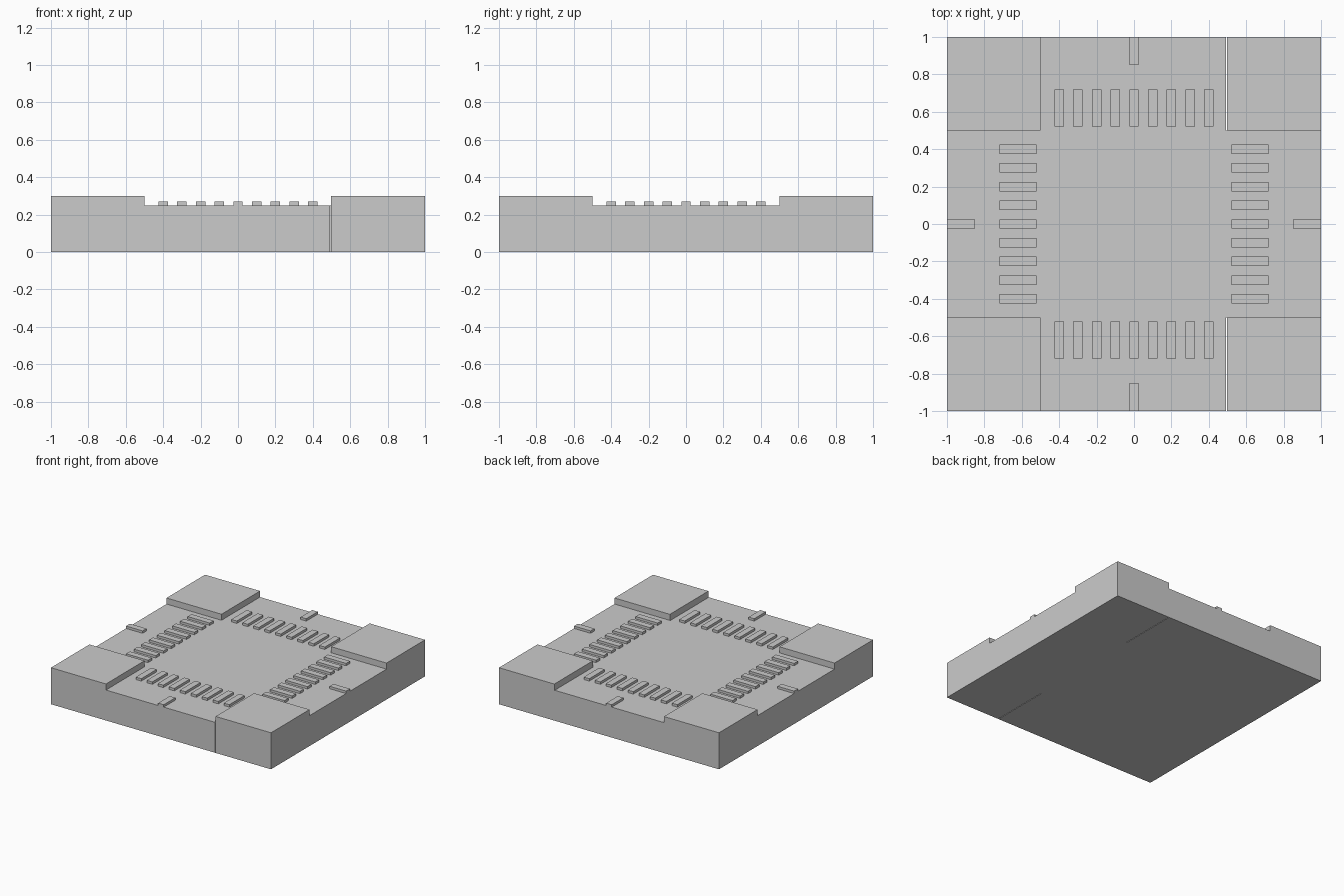
import bpy, bmesh, math
from mathutils import Matrix, Vector

if "Cube" in bpy.data.objects:
    bpy.data.objects.remove(bpy.data.objects["Cube"])

ROAD, KERB, PAINT = 0.25, 0.30, 0.27


def finish(name, bm):
    bmesh.ops.remove_doubles(bm, verts=bm.verts, dist=1e-5)
    bmesh.ops.recalc_face_normals(bm, faces=bm.faces)
    mesh = bpy.data.meshes.new(name)
    bm.to_mesh(mesh)
    bm.free()
    obj = bpy.data.objects.new(name, mesh)
    bpy.context.collection.objects.link(obj)


def quad(bm, *points):
    bm.faces.new([bm.verts.new(p) for p in points])


# Road tile: cells with heights, narrow slits beside the right-hand corners
xs = [-1, -0.5, 0.493, 0.497, 1]
ys = [-1, -0.5, 0.5, 1]
side_row = [KERB, ROAD, 0, KERB]
rows = [side_row, [ROAD] * 4, side_row]


def height(i, j):
    return rows[j][i] if 0 <= i < 4 and 0 <= j < 3 else 0


bm = bmesh.new()
for j in range(3):
    for i in range(4):
        h = height(i, j)
        if h == 0:
            continue
        x0, x1, y0, y1 = xs[i], xs[i + 1], ys[j], ys[j + 1]
        for z in (0, h):
            quad(bm, (x0, y0, z), (x1, y0, z), (x1, y1, z), (x0, y1, z))
        # Walls only where the neighbouring cell is lower
        for di, dj, a, b in ((-1, 0, (x0, y0), (x0, y1)), (1, 0, (x1, y0), (x1, y1)),
                             (0, -1, (x0, y0), (x1, y0)), (0, 1, (x0, y1), (x1, y1))):
            low = height(i + di, j + dj)
            if low < h:
                quad(bm, (*a, low), (*b, low), (*b, h), (*a, h))
finish("road_tile", bm)


# Painted strips, repeated around the four sides
def add_strip(bm, x, y0, y1, turn):
    size = Matrix.Diagonal((0.05, y1 - y0, PAINT - ROAD, 1))
    place = Matrix.Translation((x, (y0 + y1) / 2, (ROAD + PAINT) / 2))
    bmesh.ops.create_cube(bm, size=1, matrix=turn @ place @ size)


for k, side in enumerate(("back", "left", "front", "right")):
    turn = Matrix.Rotation(k * math.pi / 2, 4, 'Z')
    # Crosswalk stripes
    bm = bmesh.new()
    for n in range(-4, 5):
        add_strip(bm, n * 0.1, 0.52, 0.72, turn)
    finish(side + "_crosswalk", bm)
    # Lane divider dash
    bm = bmesh.new()
    add_strip(bm, 0, 0.85, 1.0, turn)
    finish(side + "_lane_dash", bm)
